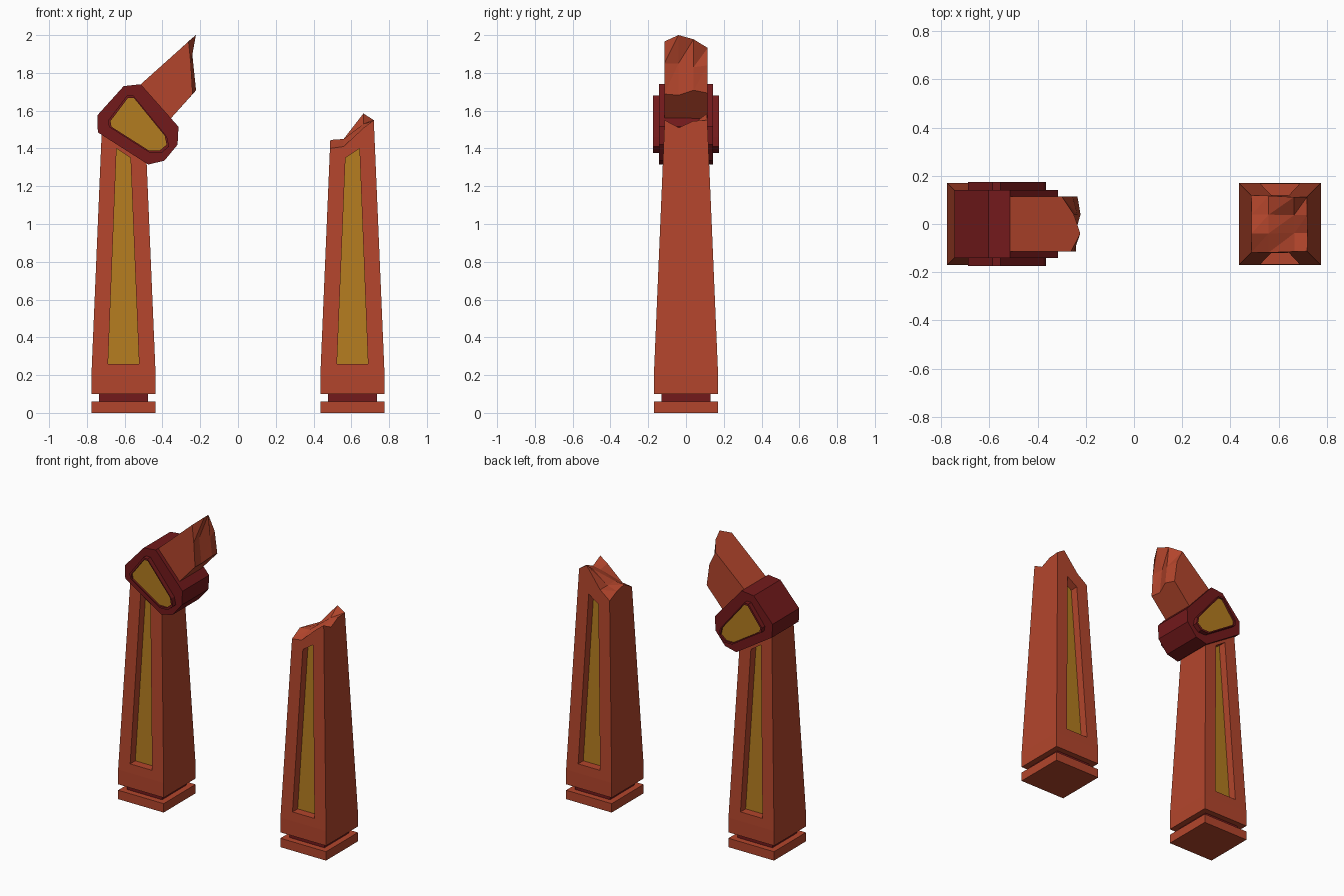
import bpy, bmesh

if "Cube" in bpy.data.objects:
    bpy.data.objects.remove(bpy.data.objects["Cube"])


def material(name, rgb):
    m = bpy.data.materials.new(name)
    m.diffuse_color = (*rgb, 1)
    m.use_nodes = True
    m.node_tree.nodes["Principled BSDF"].inputs["Base Color"].default_value = m.diffuse_color
    return m


ORANGE = material("orange_paint", (0.45, 0.06, 0.025))
RED = material("dark_red", (0.17, 0.010, 0.011))
GOLD = material("gold", (0.45, 0.20, 0.014))


def make(name, verts, faces, mat):
    bm = bmesh.new()
    vs = [bm.verts.new(v) for v in verts]
    for f in faces:
        bm.faces.new([vs[i] for i in f])
    bmesh.ops.recalc_face_normals(bm, faces=bm.faces)
    me = bpy.data.meshes.new(name)
    bm.to_mesh(me)
    bm.free()
    me.materials.append(mat)
    ob = bpy.data.objects.new(name, me)
    bpy.context.collection.objects.link(ob)
    return ob


def loft(name, a, b, mat):
    """Closed solid between two matching loops."""
    n = len(a)
    sides = [(i, (i + 1) % n, n + (i + 1) % n, n + i) for i in range(n)]
    return make(name, a + b, [tuple(range(n)), tuple(range(n, 2 * n))] + sides, mat)


def box(name, x, half, z0, z1, mat):
    def ring(z):
        return [(x - half, -half, z), (x + half, -half, z), (x + half, half, z), (x - half, half, z)]
    return loft(name, ring(z0), ring(z1), mat)


def jagged_bar(name, rings, grid, mat):
    """Four-sided bar of given rings, ending in a broken surface (rows of points)."""
    verts, faces = [p for r in rings for p in r], [(0, 1, 2, 3)]
    for k in range(len(rings) - 1):
        for i in range(4):
            j = (i + 1) % 4
            faces.append((4 * k + i, 4 * k + j, 4 * k + 4 + j, 4 * k + 4 + i))
    o, last, nr, nc = len(verts), len(verts) - 4, len(grid), len(grid[0])
    verts += [p for row in grid for p in row]

    def at(r, c):
        return o + r * nc + c
    edges = [[at(0, c) for c in range(nc)], [at(r, nc - 1) for r in range(nr)],
             [at(nr - 1, c) for c in reversed(range(nc))], [at(r, 0) for r in reversed(range(nr))]]
    for i, e in enumerate(edges):
        faces.append([last + i, last + (i + 1) % 4] + e[::-1])
    for r in range(nr - 1):
        for c in range(nc - 1):
            q = [at(r, c), at(r, c + 1), at(r + 1, c + 1), at(r + 1, c)]
            faces += [q[:3], [q[0], q[2], q[3]]]
    return make(name, verts, faces, mat)


def half_at(z):
    return 0.17 - 0.0423 * (z - 0.2)


def cut(ob, cutter):
    m = ob.modifiers.new("recess", 'BOOLEAN')
    m.operation, m.solver, m.object = 'DIFFERENCE', 'EXACT', cutter
    bpy.context.view_layer.objects.active = ob
    bpy.ops.object.modifier_apply(modifier=m.name)
    bpy.data.objects.remove(cutter)


def pillar(side, x, us, vs, heights):
    # stepped base
    box(side + "_base_slab", x, 0.17, 0, 0.06, ORANGE)
    box(side + "_base_groove", x, 0.13, 0.05, 0.11, RED)
    # tapered shaft with broken top
    rings = [[(x + a * .17, b * .17, z) for a, b in ((-1, -1), (1, -1), (1, 1), (-1, 1))] for z in (0.10, 0.20)]
    grid = [[(x + u * half_at(z), v * half_at(z), z) for u, z in zip(us, row)] for v, row in zip(vs, heights)]
    shaft = jagged_bar(side + "_pillar", rings, grid, ORANGE)
    # sunken gold panels front and back
    s = 1 if x > 0 else -1
    outline = [(-.082, .26), (.082, .26), (.037, 1.375 + s * .025), (-.037, 1.375 - s * .025)]
    for d, label in ((-1, "front"), (1, "back")):
        def lay(off):
            return [(x + px, d * (half_at(z) + off), z) for px, z in outline]
        cut(shaft, loft("cutter", lay(-.06), lay(.05), ORANGE))
        loft(f"{side}_{label}_panel", lay(-.065), lay(-.055), GOLD)


pillar("left", -0.606, (-1, 1), (-1, 1), [[1.50, 1.37], [1.50, 1.37]])
pillar("right", 0.606, (-1, -.4, .52, 1), (-1, -.33, .33, 1),
       [[1.40, 1.41, 1.51, 1.55], [1.445, 1.45, 1.50, 1.51],
        [1.43, 1.45, 1.53, 1.545], [1.395, 1.45, 1.585, 1.55]])

# corner joint: faceted block with a raised rim and gold inlay on each face
block = [(-.745, 1.575), (-.605, 1.73), (-.515, 1.74), (-.315, 1.515),
         (-.32, 1.42), (-.39, 1.335), (-.475, 1.315), (-.742, 1.485)]
inlay = [(-.675, 1.545), (-.582, 1.668), (-.552, 1.668), (-.388, 1.467),
         (-.378, 1.42), (-.415, 1.388), (-.47, 1.388), (-.67, 1.515)]
cx, cz = -.525, 1.525


def flat(pts, y, k=1):
    return [(cx + (px - cx) * k, y, cz + (pz - cz) * k) for px, pz in pts]


loft("corner_joint", flat(block, -.142), flat(block, .142), RED)
for d, label in ((-1, "front"), (1, "back")):
    n = len(inlay)
    loops = [flat(inlay, d * y, k) for y, k in ((.14, 1.09), (.174, 1.09), (.174, 1), (.14, 1))]
    quads = [(a * n + i, a * n + (i + 1) % n, (a + 1) % 4 * n + (i + 1) % n, (a + 1) % 4 * n + i)
             for a in range(4) for i in range(n)]
    make(f"joint_{label}_rim", sum(loops, []), quads, RED)
    loft(f"joint_{label}_inlay", flat(inlay, d * .14), flat(inlay, d * .162), GOLD)

# broken lintel stub rising from the joint
ys = (-.115, -.04, .04, .115)
low = [(-.24, 1.688), (-.245, 1.682), (-.222, 1.708), (-.235, 1.693)]
mid = [(-.25, 1.85), (-.262, 1.85), (-.235, 1.83), (-.255, 1.84)]
top = [(-.262, 1.966), (-.223, 2.0), (-.25, 1.978), (-.30, 1.932)]
jagged_bar("broken_lintel",
           [[(-.44, -.115, 1.465), (-.44, .115, 1.465), (-.604, .115, 1.66), (-.604, -.115, 1.66)]],
           [[(px, y, z) for (px, z), y in zip(row, ys)] for row in (low, mid, top)], ORANGE)
